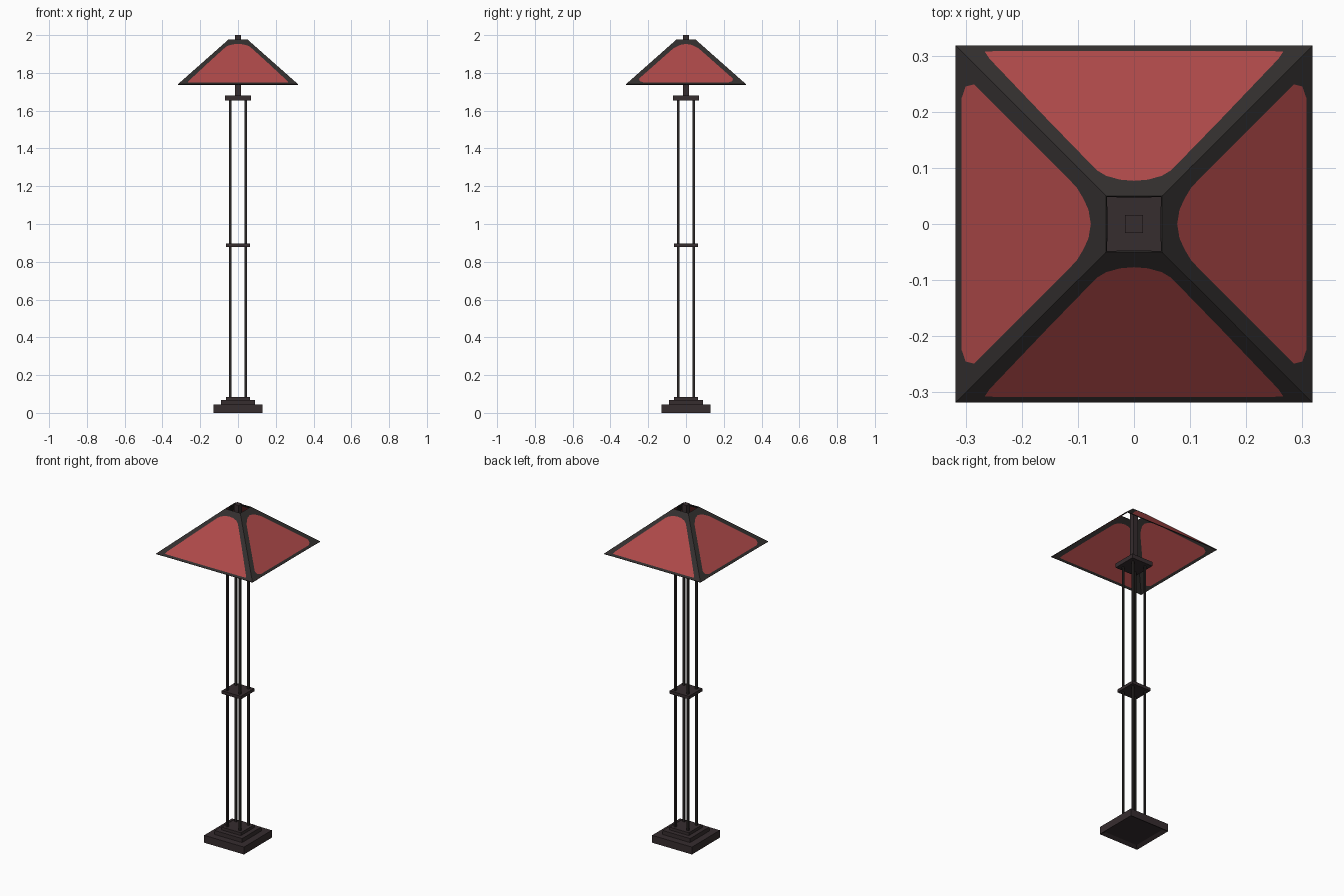
import bpy, bmesh, math
from mathutils import Matrix, Vector

if "Cube" in bpy.data.objects:
    bpy.data.objects.remove(bpy.data.objects["Cube"])


def mat(name, rgb):
    m = bpy.data.materials.new(name)
    m.diffuse_color = (*rgb, 1)
    m.use_nodes = True
    m.node_tree.nodes["Principled BSDF"].inputs["Base Color"].default_value = m.diffuse_color
    return m


WOOD = mat("dark_wood", (0.037, 0.026, 0.028))
METAL = mat("dark_metal", (0.024, 0.020, 0.019))
FRAME = mat("shade_frame_charcoal", (0.032, 0.028, 0.027))
RED = mat("shade_red", (0.42, 0.066, 0.066))


def finish(bm, name, *mats):
    me = bpy.data.meshes.new(name)
    bm.to_mesh(me)
    bm.free()
    for m in mats:
        me.materials.append(m)
    ob = bpy.data.objects.new(name, me)
    bpy.context.collection.objects.link(ob)
    return ob


def block(name, half, z0, z1, m, x=0, y=0, recess=False):
    bm = bmesh.new()
    bmesh.ops.create_cube(bm, size=1)
    bmesh.ops.scale(bm, vec=(2 * half, 2 * half, z1 - z0), verts=bm.verts)
    bmesh.ops.translate(bm, vec=(x, y, (z0 + z1) / 2), verts=bm.verts)
    if recess:  # hollow underside
        bm.normal_update()
        under = [f for f in bm.faces if f.normal.z < -0.9]
        bmesh.ops.inset_region(bm, faces=under, thickness=0.03)
        bmesh.ops.translate(bm, vec=(0, 0, 0.012), verts=under[0].verts)
    return finish(bm, name, m)


# Stepped base
block("base_bottom_step", 0.131, 0.0, 0.044, WOOD, recess=True)
block("base_middle_step", 0.090, 0.044, 0.068, WOOD)
block("base_top_step", 0.063, 0.068, 0.085, WOOD)

# Four slim poles with spacer and top plate
for i, (sx, sy) in enumerate([(-1, -1), (1, -1), (1, 1), (-1, 1)]):
    block(f"pole_{i + 1}", 0.0055, 0.08, 1.66, METAL, sx * 0.041, sy * 0.041)
block("middle_spacer", 0.063, 0.878, 0.896, WOOD)
block("top_plate", 0.070, 1.654, 1.680, WOOD)

# Stem through the open top of the shade
block("stem", 0.016, 1.67, 2.0, WOOD)

# Pyramid shade: each side is a rounded red panel inside a dark border.
# Half outlines as (across, distance out from the axis), rim to top.
OUTER = [(0, .318), (.25, .318), (.318, .318), (.295, .295), (.18, .18),
         (.10, .10), (.07, .07), (.05, .05), (.025, .05), (0, .05)]
PANEL_FRONT = [(0, .308), (.25, .308), (.266, .307), (.258, .295), (.155, .187),
               (.085, .115), (.065, .095), (.050, .086), (.025, .079), (0, .077)]
PANEL_SIDE = [(0, .307), (.225, .307), (.245, .300), (.249, .285), (.150, .186),
              (.085, .121), (.065, .102), (.045, .090), (.025, .081), (0, .077)]
RIM_Z, TOP_Z = 1.74, 1.977


def point(u, d, rot):
    z = RIM_Z + (TOP_Z - RIM_Z) * (0.318 - d) / (0.318 - 0.05)
    return rot @ Vector((u, -d, z))


def loop(half):
    return half + [(-u, d) for u, d in half[-2:0:-1]]


bm = bmesh.new()
for k in range(4):
    rot = Matrix.Rotation(k * math.pi / 2, 3, 'Z')
    outer = [bm.verts.new(point(u, d, rot)) for u, d in loop(OUTER)]
    panel = PANEL_SIDE if k % 2 else PANEL_FRONT
    inner = [bm.verts.new(point(u, d, rot)) for u, d in loop(panel)]
    bm.faces.new(inner).material_index = 1
    n = len(outer)
    for i in range(n):
        j = (i + 1) % n
        bm.faces.new((outer[i], outer[j], inner[j], inner[i]))
bmesh.ops.remove_doubles(bm, verts=bm.verts, dist=0.0005)
bm.normal_update()
for f in bm.faces:  # all faces point outward
    if f.normal.z < 0:
        f.normal_flip()
shade = finish(bm, "lamp_shade", FRAME, RED)
solid = shade.modifiers.new("thickness", 'SOLIDIFY')
solid.thickness = 0.004
solid.offset = -1
